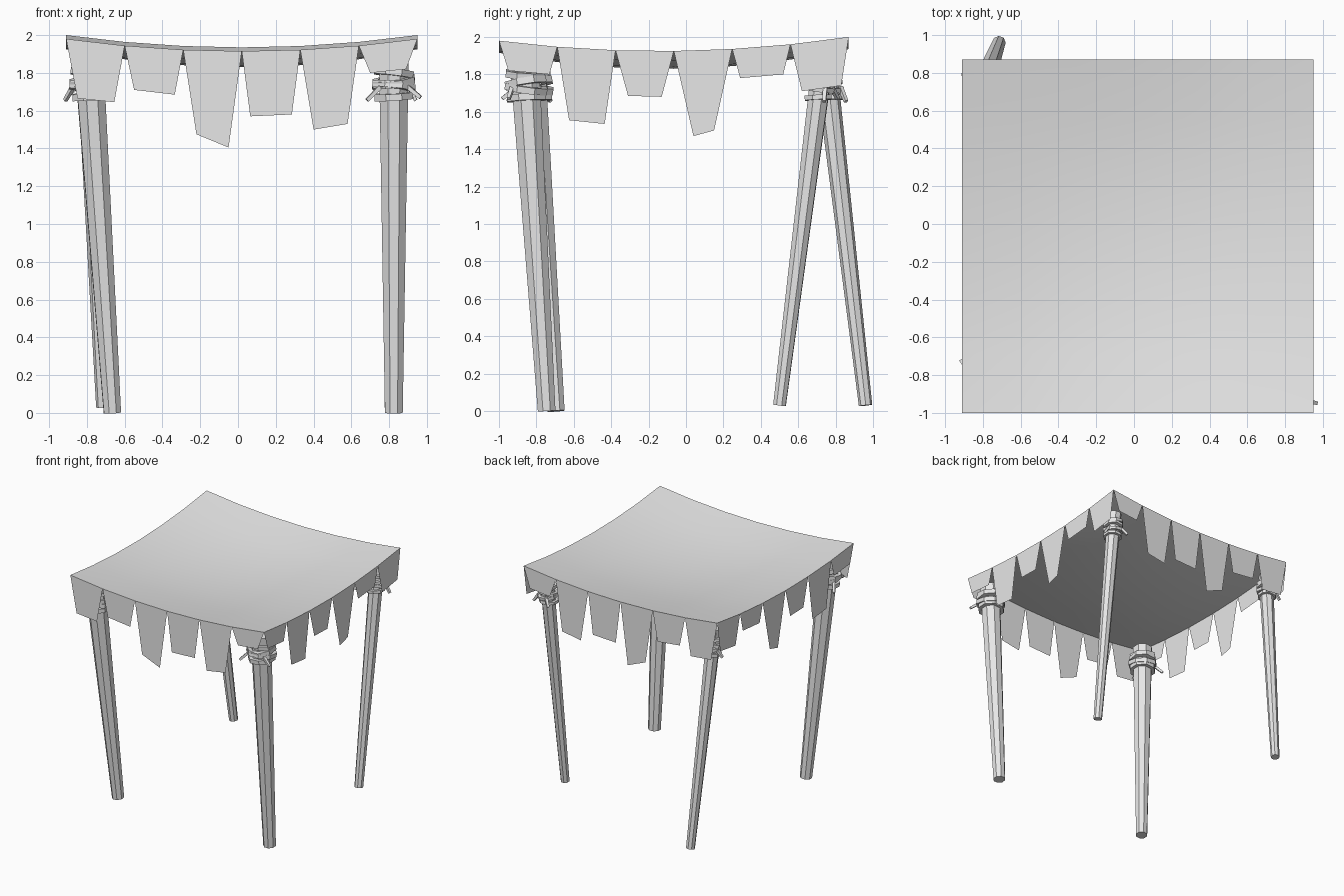
import bpy, bmesh, math
from mathutils import Vector, Matrix

if "Cube" in bpy.data.objects:
    bpy.data.objects.remove(bpy.data.objects["Cube"])

grey = bpy.data.materials.new("plain grey")
grey.use_nodes = True
grey.diffuse_color = (0.8, 0.8, 0.8, 1)
grey.node_tree.nodes["Principled BSDF"].inputs["Base Color"].default_value = (0.8, 0.8, 0.8, 1)

X0, X1, Y0, Y1 = -0.91, 0.95, -1.0, 0.87
N = 6


def finish(name, bm, smooth=None):
    mesh = bpy.data.meshes.new(name)
    bm.to_mesh(mesh)
    bm.free()
    mesh.materials.append(grey)
    ob = bpy.data.objects.new(name, mesh)
    bpy.context.collection.objects.link(ob)
    if smooth:
        bpy.ops.object.select_all(action='DESELECT')
        ob.select_set(True)
        bpy.context.view_layer.objects.active = ob
        bpy.ops.object.shade_smooth_by_angle(angle=math.radians(smooth))
    return ob


def cloth_point(i, j):
    """Point of the sagging cloth at grid position i, j."""
    u, v = 2 * i / N - 1, 2 * j / N - 1
    z = 1.83 + 0.095 * (u * u + v * v) - 0.03 * (u * v) ** 2 + 0.01 * v
    return Vector((X0 + (X1 - X0) * i / N, Y0 + (Y1 - Y0) * j / N, z))


# Sagging canopy sheet
bm = bmesh.new()
grid = [[bm.verts.new(cloth_point(i, j)) for j in range(N + 1)] for i in range(N + 1)]
for i in range(N):
    for j in range(N):
        bm.faces.new((grid[i][j], grid[i + 1][j], grid[i + 1][j + 1], grid[i][j + 1]))
finish("canopy", bm, 60)

# Ragged flaps: start, bottom height, end, bottom height along the edge
WIDE = [(-.85, 1.665, -.655, 1.645), (-.55, 1.71, -.335, 1.685), (-.22, 1.475, -.05, 1.405),
        (.065, 1.57, .285, 1.58), (.40, 1.50, .58, 1.53), (.70, 1.80, .89, 1.82)]
DEEP = [(-.95, 1.82, -.73, 1.80), (-.625, 1.555, -.435, 1.535), (-.31, 1.685, -.13, 1.68),
        (.04, 1.47, .15, 1.50), (.29, 1.78, .52, 1.80), (.62, 1.71, .83, 1.74)]


def flaps(name, table, corner, place, flip):
    bm = bmesh.new()
    for k, (a, za, b, zb) in enumerate(table):
        pts = [corner(k), place(a, za), place(b, zb), corner(k + 1)]
        if flip:
            pts.reverse()
        bm.faces.new([bm.verts.new(p) for p in pts])
    finish(name, bm)


flaps("front_flaps", WIDE, lambda k: cloth_point(k, 0), lambda t, z: (t, Y0, z), False)
flaps("back_flaps", WIDE, lambda k: cloth_point(k, N), lambda t, z: (t, Y1, z), True)
flaps("left_flaps", DEEP, lambda k: cloth_point(N, k), lambda t, z: (X1, t, z), False)
flaps("right_flaps", DEEP, lambda k: cloth_point(0, k), lambda t, z: (X0, t, z), True)


def tapered(bm, p, q, r1, r2, sides):
    """Tapered prism from p to q."""
    p, q = Vector(p), Vector(q)
    turn = (q - p).to_track_quat('Z', 'Y').to_matrix().to_4x4()
    spin = Matrix.Rotation(math.pi / sides, 4, 'Z')
    bmesh.ops.create_cone(bm, cap_ends=True, segments=sides, radius1=r1, radius2=r2,
                          depth=(q - p).length,
                          matrix=Matrix.Translation((p + q) / 2) @ turn @ spin)


def ring(bm, centre, radius, thick, tilt_x, tilt_y, sides=8):
    """Angular rope loop with a four-sided section."""
    m = Matrix.Translation(centre) @ Matrix.Rotation(tilt_x, 4, 'X') @ Matrix.Rotation(tilt_y, 4, 'Y')
    rows = []
    for i in range(sides):
        a = 2 * math.pi * (i + 0.5) / sides
        row = []
        for k in range(4):
            b = math.pi / 2 * k + math.pi / 4
            r = radius + thick * math.cos(b)
            row.append(bm.verts.new(m @ Vector((r * math.cos(a), r * math.sin(a), thick * math.sin(b)))))
        rows.append(row)
    for i in range(sides):
        p, q = rows[i], rows[(i + 1) % sides]
        for k in range(4):
            n = (k + 1) % 4
            bm.faces.new((p[k], q[k], q[n], p[n]))


def post(name, foot, head, r_foot, r_head, tail_angle):
    foot, head = Vector(foot), Vector(head)
    top = foot.lerp(head, (1.88 - foot.z) / (head.z - foot.z))
    bm = bmesh.new()
    tapered(bm, foot, top, r_foot, r_head, 8)
    finish(name + "_leg", bm)

    # Rope lashing with two loose ends
    bm = bmesh.new()
    s = r_head / 0.085
    for z, r, tx, ty in ((1.675, .093, .05, -.06), (1.725, .106, -.14, .10),
                         (1.755, .103, .16, -.12), (1.80, .095, -.06, .12)):
        c = foot.lerp(head, (z - foot.z) / (head.z - foot.z))
        ring(bm, c, r * s, .025 * s, tx, ty)
    c = foot.lerp(head, (1.73 - foot.z) / (head.z - foot.z))
    for da, drop in ((-.75, -.075), (.75, -.06)):
        a = tail_angle + da
        out = Vector((math.cos(a), math.sin(a), 0))
        side = Vector((-out.y, out.x, 0)) * (1 if da > 0 else -1)
        start = c + out * .10 * s
        tapered(bm, start, start + (side * .04 + out * .065) * s + Vector((0, 0, drop)), .016, .013, 4)
    finish(name + "_lashing", bm)


# Four leaning posts: foot, point near the top, radii, direction of loose ends
post("front_left", (.825, -.745, 0), (.825, -.85, 1.65), .051, .085, -1.57)
post("front_right", (-.665, -.695, 0), (-.775, -.815, 1.65), .049, .083, 3.5)
post("back_left", (.81, .50, .03), (.825, .715, 1.74), .036, .06, 1.2)
post("back_right", (-.715, .96, .03), (-.79, .76, 1.74), .036, .06, 1.9)
